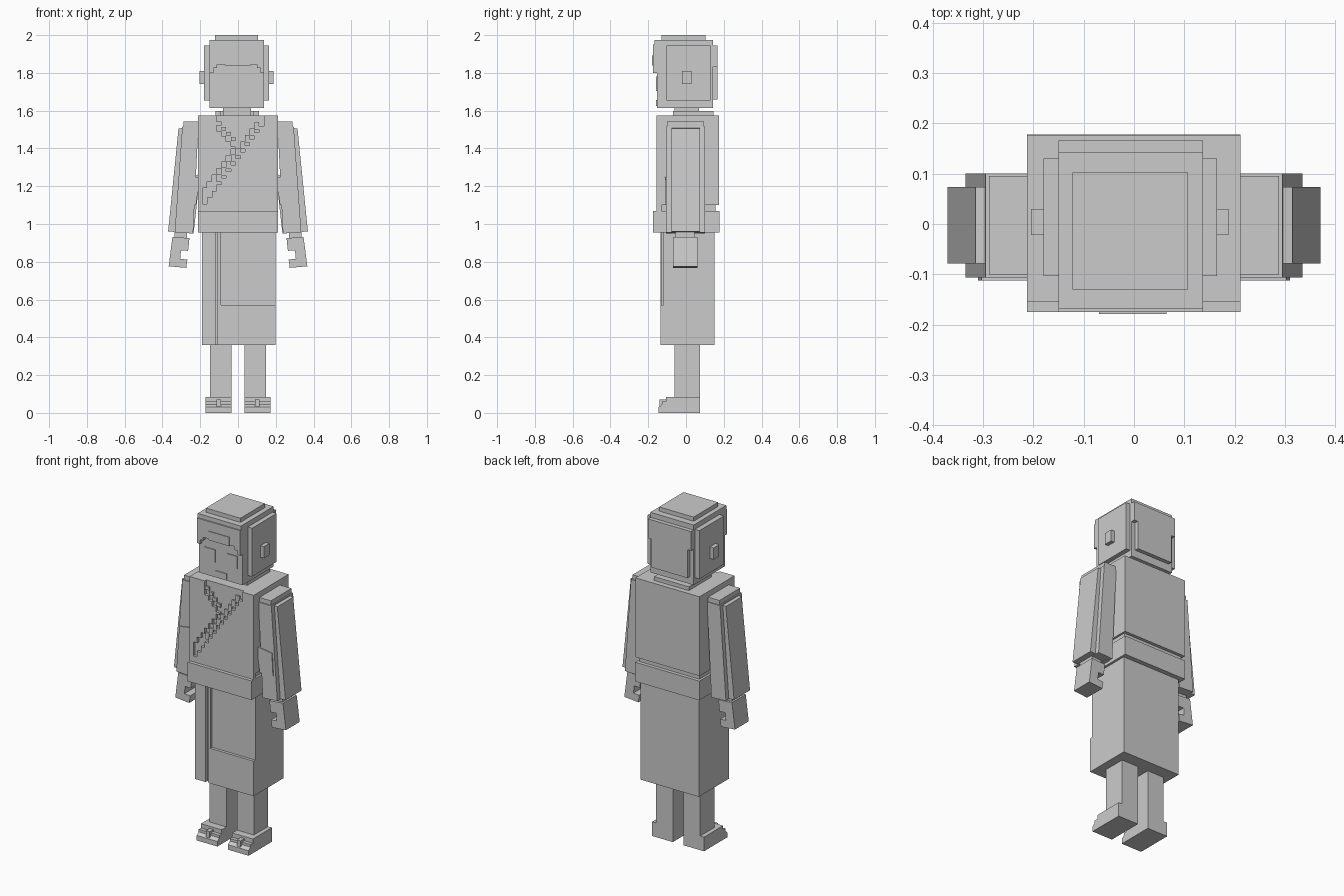
import bpy, bmesh

grey = bpy.data.materials.new("plain grey")
grey.diffuse_color = (0.6, 0.6, 0.6, 1)


def prism(name, pts, lo, hi, axis="y"):
    """Extrude an outline: (x, z) points along y, or (y, z) points along x."""
    bm = bmesh.new()
    co = (lambda p, t: (p[0], t, p[1])) if axis == "y" else (lambda p, t: (t, p[0], p[1]))
    a = [bm.verts.new(co(p, lo)) for p in pts]
    b = [bm.verts.new(co(p, hi)) for p in pts]
    bm.faces.new(a)
    bm.faces.new(b[::-1])
    n = len(pts)
    for i in range(n):
        bm.faces.new((a[i], b[i], b[(i + 1) % n], a[(i + 1) % n]))
    bmesh.ops.recalc_face_normals(bm, faces=bm.faces)
    me = bpy.data.meshes.new(name)
    bm.to_mesh(me)
    bm.free()
    me.materials.append(grey)
    ob = bpy.data.objects.new(name, me)
    bpy.context.collection.objects.link(ob)
    return ob


def box(name, x0, x1, y0, y1, z0, z1):
    return prism(name, [(x0, z0), (x1, z0), (x1, z1), (x0, z1)], y0, y1)


def mirrored(ob):
    m = ob.modifiers.new("mirror", "MIRROR")
    m.use_axis[0] = True
    return ob


# Head with side, back and top hair layers
box("head", -0.15, 0.137, -0.153, 0.142, 1.615, 1.975)
box("hair_top", -0.122, 0.107, -0.13, 0.102, 1.97, 2.0)
box("hair_back", -0.125, 0.112, 0.14, 0.166, 1.66, 1.945)
box("hair_crown_back", -0.15, 0.137, 0.14, 0.166, 1.83, 1.945)
for side, x0, x1 in (("left", -0.18, -0.14), ("right", 0.13, 0.165)):
    box("hair_side_" + side, x0, x1, -0.103, 0.13, 1.655, 1.945)
box("ear_left", -0.205, -0.17, -0.022, 0.03, 1.74, 1.81)
box("ear_right", 0.16, 0.188, -0.022, 0.03, 1.74, 1.81)

# Stepped fringe, bevelled at the top by a thinner strip
prism("fringe", [(-0.15, 1.80), (-0.13, 1.80), (-0.13, 1.825), (-0.11, 1.825),
                 (-0.11, 1.845), (-0.07, 1.845), (-0.07, 1.87), (0.065, 1.87),
                 (0.065, 1.845), (0.1, 1.845), (0.1, 1.825), (0.12, 1.825),
                 (0.12, 1.80), (0.137, 1.80), (0.137, 1.95), (-0.15, 1.95)], -0.175, -0.15)
box("fringe_top", -0.15, 0.137, -0.168, -0.15, 1.945, 1.975)
box("forehead_patch", -0.07, 0.065, -0.179, -0.172, 1.84, 1.893)

# Face details
for side, x0 in (("left", -0.112), ("right", 0.035)):
    box("eye_" + side, x0, x0 + 0.07, -0.158, -0.15, 1.705, 1.78)
box("mouth", -0.04, 0.035, -0.158, -0.15, 1.625, 1.657)

# Neck and collar
box("neck", -0.08, 0.07, -0.06, 0.07, 1.5, 1.62)
box("collar_back", -0.12, 0.11, 0.07, 0.145, 1.57, 1.598)
for side, x0 in (("left", -0.12), ("right", 0.08)):
    box("collar_" + side, x0, x0 + 0.03, -0.07, 0.145, 1.57, 1.598)

# Torso, with a front cloth layer left open along a stepped diagonal band
box("torso", -0.213, 0.212, -0.138, 0.176, 1.10, 1.575)
box("torso_waist", -0.2, 0.2, -0.138, 0.157, 1.05, 1.10)
STEP, TOP = 0.025, 1.575
box("cloth_edge_left", -0.213, -0.188, -0.155, -0.13, 1.07, TOP)
box("cloth_edge_right", 0.137, 0.212, -0.155, -0.13, 1.07, TOP)
for i in range(13):
    x = -0.188 + i * STEP
    mid = 1.14 + (x + 0.188) * 1.38
    low, high = mid - 0.035, mid + 0.05
    box("cloth_lower", x, x + STEP, -0.155, -0.13, 1.07, min(low, TOP))
    if x < -0.12:
        box("cloth_upper", x, x + STEP, -0.155, -0.13, high, TOP)
    elif x < -0.02:
        # second lapel descends from the other shoulder to meet the band
        lapel = 1.55 - (x + 0.12) * 1.1
        if lapel - 0.05 > high:
            box("cloth_upper", x, x + STEP, -0.155, -0.13, high, lapel - 0.05)
        box("lapel_edge", x, x + STEP, -0.15, -0.13, max(lapel - 0.02, high), lapel)
    if -0.12 < x < 0.1:
        box("band_trim", x, x + STEP, -0.148, -0.13, mid - 0.02, mid + 0.02)

# Belt and wrap skirt
box("belt", -0.213, 0.212, -0.175, 0.178, 0.955, 1.07)
box("skirt", -0.19, 0.198, -0.118, 0.15, 0.36, 0.96)
box("skirt_left_panel", -0.19, -0.12, -0.135, -0.11, 0.36, 0.96)
box("skirt_hem_panel", -0.095, 0.198, -0.135, -0.11, 0.36, 0.57)
box("skirt_fold", -0.108, -0.09, -0.13, -0.11, 0.36, 0.96)

# Arms: core sleeve, outer panel, inner cuff and shoulder cap
mirrored(prism("sleeve", [(-0.21, 1.515), (-0.295, 1.515), (-0.335, 0.955), (-0.238, 0.95)],
               -0.106, 0.1))
mirrored(prism("sleeve_outer_panel", [(-0.27, 1.512), (-0.315, 1.505), (-0.37, 0.96), (-0.30, 0.957)],
               -0.078, 0.073))
mirrored(prism("sleeve_inner_panel", [(-0.25, 1.24), (-0.2, 1.27), (-0.235, 0.95), (-0.26, 0.95)],
               -0.078, 0.073))
mirrored(prism("sleeve_front_fold", [(-0.303, 1.235), (-0.203, 1.25), (-0.222, 1.1), (-0.31, 1.1)],
               -0.112, -0.1))
mirrored(box("shoulder_cap", -0.288, -0.205, -0.1, 0.095, 1.5, 1.542))

# Hands with a curled grip notch
mirrored(box("wrist", -0.335, -0.27, -0.055, 0.045, 0.92, 0.97))
mirrored(prism("hand", [(-0.347, 0.932), (-0.257, 0.925), (-0.264, 0.858), (-0.302, 0.86),
                        (-0.306, 0.815), (-0.268, 0.812), (-0.274, 0.768), (-0.367, 0.776)],
               -0.07, 0.06))

# Legs and sandals
mirrored(box("leg", -0.147, -0.035, -0.06, 0.075, 0.07, 0.37))
mirrored(prism("foot", [(-0.145, 0.0), (0.075, 0.0), (0.075, 0.085), (-0.105, 0.085), (-0.105, 0.06),
                        (-0.127, 0.06), (-0.127, 0.045), (-0.145, 0.03)], -0.172, -0.035, "x"))
mirrored(box("sandal_toe_strap", -0.115, -0.09, -0.14, -0.1, 0.03, 0.072))
